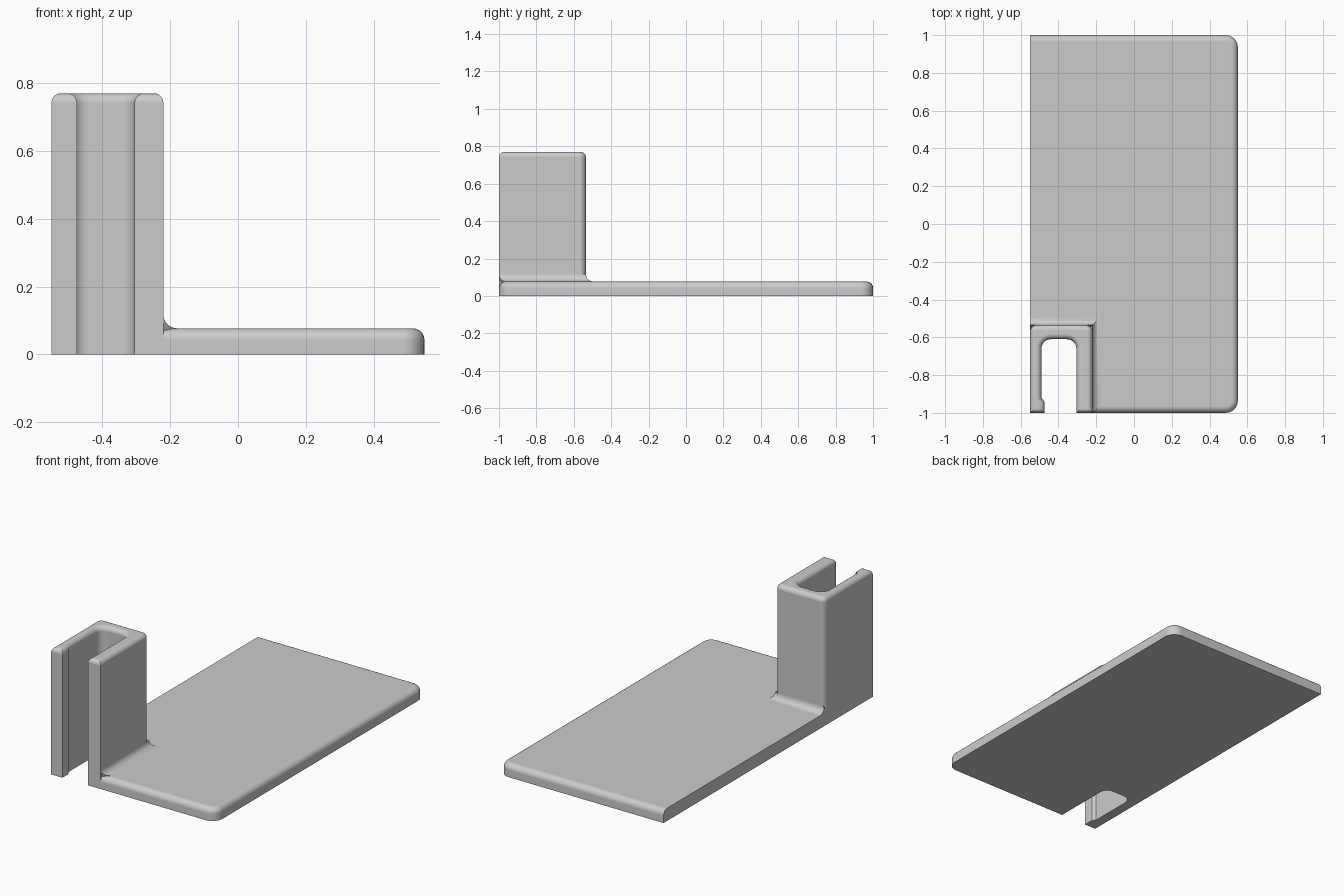
import bpy, bmesh, math
from mathutils import Vector

cube = bpy.data.objects.get("Cube")
if cube:
    bpy.data.objects.remove(cube, do_unlink=True)

GREY = (0.6, 0.6, 0.6, 1.0)
mat = bpy.data.materials.new("light grey")
mat.use_nodes = True
mat.diffuse_color = GREY
mat.node_tree.nodes["Principled BSDF"].inputs["Base Color"].default_value = GREY

# Shared dimensions
X, Y = 0.55, 1.0
PLATE_H, POST_H = 0.077, 0.77
POST_X, POST_Y = -0.22, -0.535
FILLET = 0.04


def rounded_outline(corners, steps=6):
    """Turn (x, y, radius) corners into a list of outline points."""
    points = []
    for i, (x, y, r) in enumerate(corners):
        p = Vector((x, y))
        if r == 0:
            points.append(p)
            continue
        u = (Vector(corners[i - 1][:2]) - p).normalized()
        v = (Vector(corners[(i + 1) % len(corners)][:2]) - p).normalized()
        # All rounded corners are square, so the arc is a quarter circle
        centre = p + (u + v) * r
        for k in range(steps + 1):
            a = math.pi / 2 * k / steps
            points.append(centre - (v * math.cos(a) + u * math.sin(a)) * r)
    return points


def finish(name, bm):
    bmesh.ops.recalc_face_normals(bm, faces=bm.faces)
    mesh = bpy.data.meshes.new(name)
    bm.to_mesh(mesh)
    bm.free()
    mesh.materials.append(mat)
    obj = bpy.data.objects.new(name, mesh)
    bpy.context.collection.objects.link(obj)
    bpy.ops.object.select_all(action="DESELECT")
    obj.select_set(True)
    bpy.context.view_layer.objects.active = obj
    bpy.ops.object.shade_smooth_by_angle(angle=math.radians(35))
    normals = obj.modifiers.new("flat_face_normals", "WEIGHTED_NORMAL")
    normals.keep_sharp = True


def slab(name, corners, height, bevel, keep):
    """Extrude an outline and round the top edges chosen by keep."""
    bm = bmesh.new()
    base = bm.faces.new([bm.verts.new((p.x, p.y, 0)) for p in rounded_outline(corners)])
    top = bmesh.ops.extrude_face_region(bm, geom=[base], use_keep_orig=True)["geom"]
    bmesh.ops.translate(bm, vec=(0, 0, height),
                        verts=[v for v in top if isinstance(v, bmesh.types.BMVert)])
    bmesh.ops.recalc_face_normals(bm, faces=bm.faces)
    rim = [e for e in bm.edges
           if all(v.co.z > height / 2 for v in e.verts)
           and keep((e.verts[0].co + e.verts[1].co) / 2)]
    bmesh.ops.bevel(bm, geom=rim, offset=bevel, segments=5, profile=0.5, affect="EDGES")
    finish(name, bm)


# Flat base, notched where the bracket stands; its left-hand long edge stays sharp
slab("base_plate",
     [(-0.25, -Y, 0), (X, -Y, 0.065), (X, Y, 0.065), (-X, Y, 0),
      (-X, -0.58, 0), (-0.25, -0.58, 0)],
     PLATE_H, 0.035,
     lambda c: c.x > 0.4 or abs(c.y) > 0.99)

# Upright U-shaped bracket, open at the front, with a small retaining lip
slab("slotted_bracket",
     [(-X, -Y, 0), (-0.475, -Y, 0), (-0.475, -0.94, 0), (-0.49, -0.92, 0),
      (-0.49, -0.61, 0.05), (-0.305, -0.61, 0.05), (-0.305, -Y, 0),
      (POST_X, -Y, 0), (POST_X, POST_Y, 0.035), (-X, POST_Y, 0.035)],
     POST_H, 0.028,
     lambda c: True)

# Concave fillet joining the bracket to the plate on two sides
profile = [(FILLET * (1 - math.cos(a)), FILLET * (1 - math.sin(a)))
           for a in (math.pi / 2 * k / 8 for k in range(9))]
profile.append((-0.04, -0.03))
bm = bmesh.new()
rings = [[], [], []]
for d, h in profile:
    z = PLATE_H + h
    path = [(POST_X + d, -Y + 0.9 * max(d, 0), z),
            (POST_X + d, POST_Y + d, z),
            (-X, POST_Y + d, z)]
    for ring, co in zip(rings, path):
        ring.append(bm.verts.new(co))
n = len(profile)
for a, b in zip(rings, rings[1:]):
    for i in range(n):
        j = (i + 1) % n
        bm.faces.new((a[i], a[j], b[j], b[i]))
bm.faces.new(rings[0])
bm.faces.new(rings[-1])
finish("bracket_fillet", bm)
